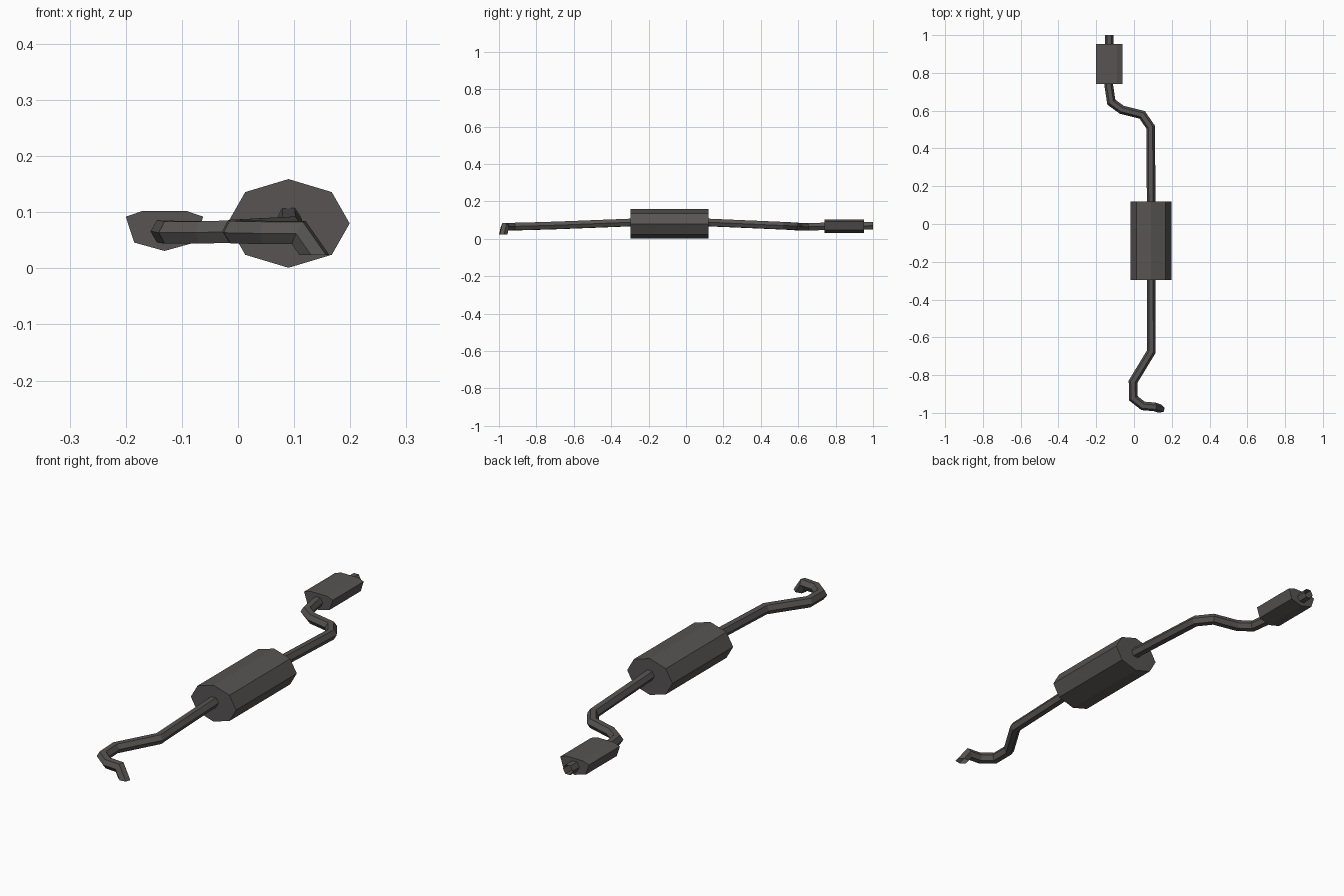
import bpy, math
from mathutils import Vector

if "Cube" in bpy.data.objects:
    bpy.data.objects.remove(bpy.data.objects["Cube"])

metal = bpy.data.materials.new("dark_metal")
metal.diffuse_color = (0.095, 0.088, 0.086, 1)
metal.use_nodes = True
metal.node_tree.nodes["Principled BSDF"].inputs["Base Color"].default_value = metal.diffuse_color


def make(name, verts, faces):
    me = bpy.data.meshes.new(name)
    me.from_pydata(verts, [], faces)
    me.materials.append(metal)
    ob = bpy.data.objects.new(name, me)
    bpy.context.collection.objects.link(ob)
    return ob


def side_faces(rings, n):
    return [(r * n + i, r * n + (i + 1) % n, (r + 1) * n + (i + 1) % n, (r + 1) * n + i)
            for r in range(rings - 1) for i in range(n)]


def can(name, profile, y0, y1):
    """Closed prism: counter-clockwise xz profile (seen from the front) run along y."""
    n = len(profile)
    verts = [(x, y, z) for y in (y1, y0) for x, z in profile]
    faces = [f[::-1] for f in side_faces(2, n)]
    faces += [tuple(range(n))[::-1], tuple(range(n, 2 * n))]
    faces = [f if len(f) != 4 else f[::-1] for f in faces]
    return make(name, verts, faces)


def pipe(name, path, radius, end_normal, sides=6):
    """Open mitred tube: the ring is slid along each segment onto the next joint plane."""
    pts = [Vector(p) for p in path]
    dirs = [(b - a).normalized() for a, b in zip(pts, pts[1:])]
    ring = [pts[0] + radius * Vector((math.cos(a), 0, math.sin(a)))
            for a in (2 * math.pi * i / sides for i in range(sides))]
    verts = list(ring)
    for k, d in enumerate(dirs):
        joint = pts[k + 1]
        normal = d + dirs[k + 1] if k + 1 < len(dirs) else Vector(end_normal)
        ring = [v + d * ((joint - v).dot(normal) / d.dot(normal)) for v in ring]
        verts += ring
    return make(name, verts, [f[::-1] for f in side_faces(len(pts), sides)])


# Exhaust pipe, from the rear outlet to the downturned front end
path = [(-0.131, 1.0, 0.070), (-0.133, 0.73, 0.066), (-0.120, 0.645, 0.064),
        (-0.065, 0.605, 0.064), (0.043, 0.578, 0.067), (0.088, 0.513, 0.070),
        (0.091, 0.12, 0.087), (0.091, -0.295, 0.087), (0.092, -0.675, 0.072),
        (-0.005, -0.835, 0.067), (-0.003, -0.923, 0.065), (0.048, -0.963, 0.064),
        (0.108, -0.968, 0.064), (0.136, -0.977, 0.024)]
pipe("exhaust_pipe", path, 0.023, (0, 0, -1))

# Large eight-sided muffler
main = [(0.090 + 0.109 * math.cos(i * math.pi / 4), 0.080 + 0.079 * math.sin(i * math.pi / 4))
        for i in range(8)]
can("main_muffler", main, -0.297, 0.12)

# Small flat-topped rear muffler, mirrored half profile
half = [(0.054, 0.046), (0.069, 0.092), (0.040, 0.102)]
cx = -0.131
rear = [(cx, 0.031)] + [(cx + x, z) for x, z in half] + [(cx - x, z) for x, z in half[::-1]]
can("rear_muffler", rear, 0.74, 0.953)
